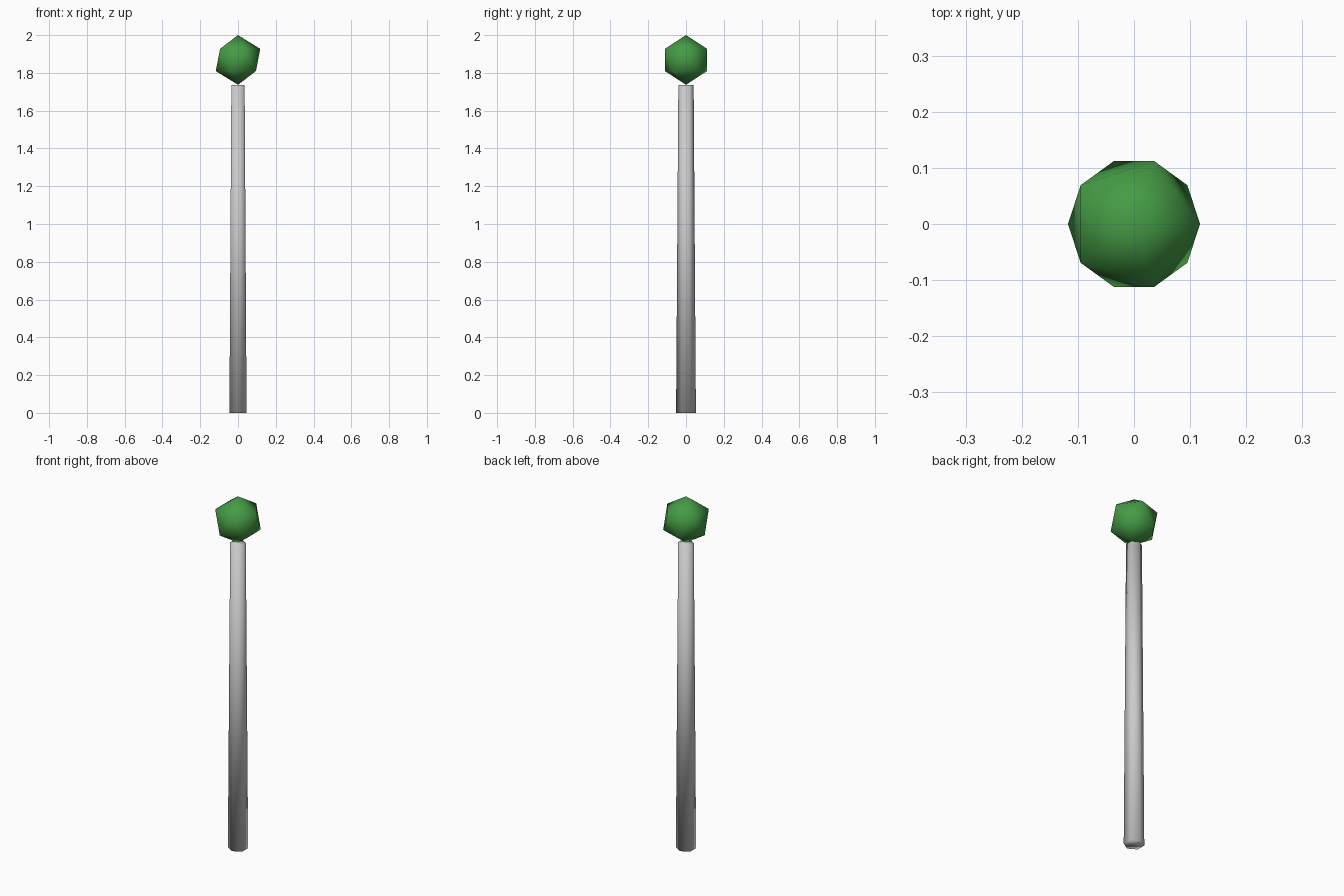
import bpy

if "Cube" in bpy.data.objects:
    bpy.data.objects.remove(bpy.data.objects["Cube"])

BALL_R = 0.1315
POLE_H = 2 - 2 * BALL_R

# Tapered six-sided pole, corners towards front and back
bpy.ops.mesh.primitive_cone_add(vertices=6, radius1=0.0525, radius2=0.0405,
                                depth=POLE_H, location=(0, 0, POLE_H / 2))
pole = bpy.context.object
pole.name = "pole"
bpy.ops.object.shade_smooth()

# Faceted ball resting on the pole by its lowest corner
bpy.ops.mesh.primitive_ico_sphere_add(subdivisions=1, radius=BALL_R,
                                      location=(0, 0, 2 - BALL_R))
ball = bpy.context.object
ball.name = "ball"
bpy.ops.object.shade_smooth()

green = bpy.data.materials.new("green")
green.diffuse_color = (0.06, 0.33, 0.06, 1)
green.use_nodes = True
green.node_tree.nodes["Principled BSDF"].inputs["Base Color"].default_value = green.diffuse_color
ball.data.materials.append(green)
